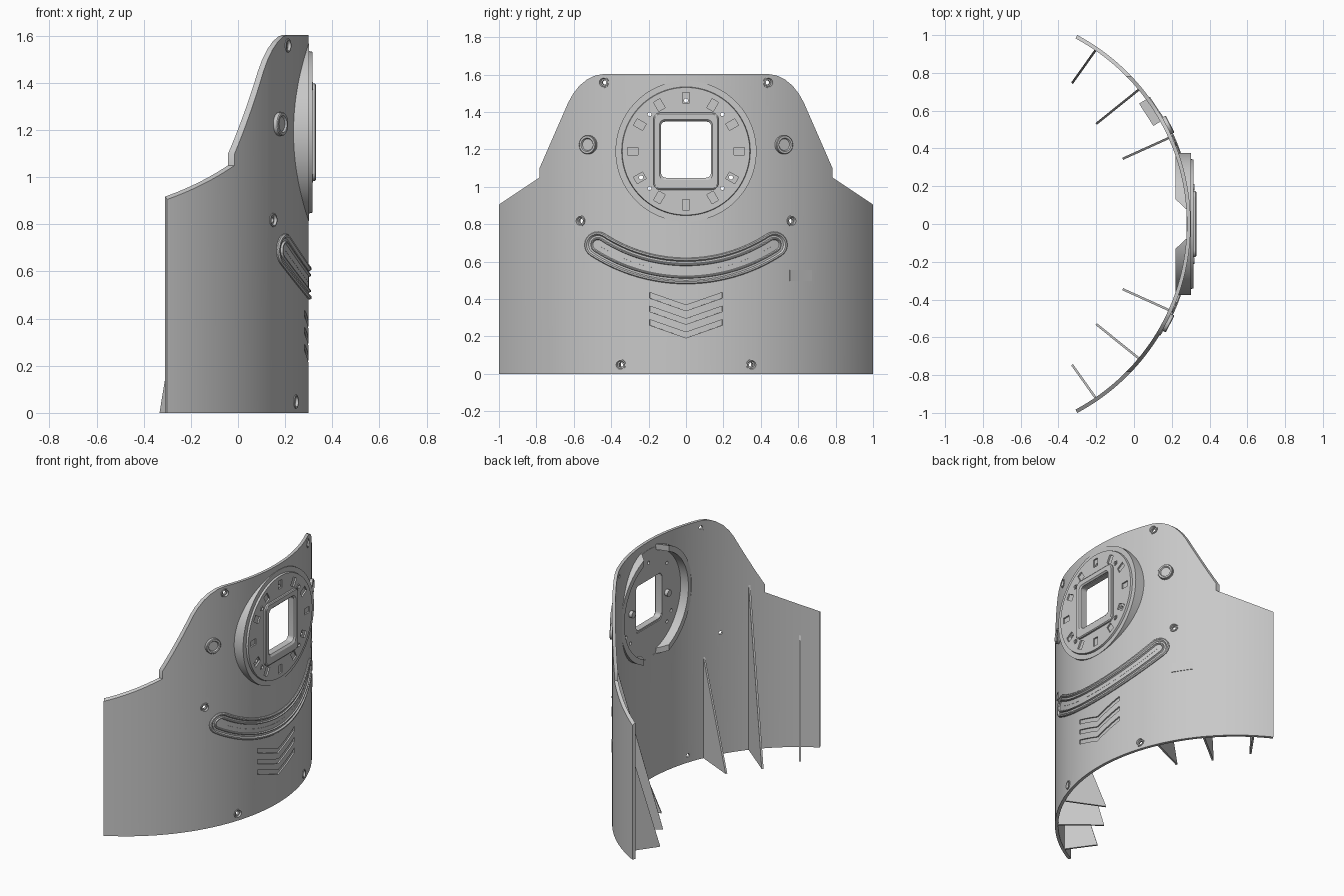
import bpy, bmesh, math
from mathutils import Vector

if "Cube" in bpy.data.objects:
    bpy.data.objects.remove(bpy.data.objects["Cube"])

R, CX, T = 1.133, -0.833, 0.02      # panel outer radius, axis x, thickness
ZC = 1.19                           # height of the round housing

grey = bpy.data.materials.new("plain_grey")
grey.diffuse_color = (0.58, 0.58, 0.58, 1)
grey.use_nodes = True
grey.node_tree.nodes["Principled BSDF"].inputs["Base Color"].default_value = grey.diffuse_color


def loft(name, rings, wrap=False):
    """Skin closed rings of points; cap the ends unless they wrap round."""
    bm = bmesh.new()
    rows = [[bm.verts.new(p) for p in ring] for ring in rings]
    n = len(rows[0])
    for a, b in zip(rows, rows[1:] + (rows[:1] if wrap else [])):
        for i in range(n):
            j = (i + 1) % n
            bm.faces.new((a[i], a[j], b[j], b[i]))
    if not wrap:
        bm.faces.new(rows[0])
        bm.faces.new(rows[-1])
    bmesh.ops.recalc_face_normals(bm, faces=bm.faces)
    mesh = bpy.data.meshes.new(name)
    bm.to_mesh(mesh)
    bm.free()
    mesh.materials.append(grey)
    ob = bpy.data.objects.new(name, mesh)
    bpy.context.collection.objects.link(ob)
    return ob


def on_panel(y, z, h=0.0):
    """Point at width y and height z, lifted h off the outer panel surface."""
    a = math.asin(max(-1, min(1, y / R)))
    return (CX + (R + h) * math.cos(a), (R + h) * math.sin(a), z)


def prism(name, yz, x0, x1):
    return loft(name, [[(x, y, z) for y, z in yz] for x in (x0, x1)])


def circle(r, y=0, z=ZC, n=96):
    return [(y + r * math.cos(2 * math.pi * i / n), z + r * math.sin(2 * math.pi * i / n))
            for i in range(n)]


def round_rect(hy, hz, r, z=ZC):
    pts = []
    for k, (sy, sz) in enumerate(((1, 1), (-1, 1), (-1, -1), (1, -1))):
        for i in range(7):
            a = math.pi / 2 * (k + i / 6)
            pts.append((sy * (hy - r) + r * math.cos(a), z + sz * (hz - r) + r * math.sin(a)))
    return pts


def lathe(name, y, z, profile, wrap=False, n=32):
    """Turned part whose axis is the panel normal at (y, z)."""
    a = math.asin(y / R)
    out, side = Vector((math.cos(a), math.sin(a), 0)), Vector((-math.sin(a), math.cos(a), 0))
    base, up = Vector(on_panel(y, z)), Vector((0, 0, 1))
    return loft(name, [[base + out * h + (side * math.cos(2 * math.pi * i / n)
                + up * math.sin(2 * math.pi * i / n)) * r for i in range(n)]
                for r, h in profile], wrap)


def cut(target, cutter, op='DIFFERENCE'):
    m = target.modifiers.new("cut", 'BOOLEAN')
    m.operation, m.solver, m.object = op, 'EXACT', cutter
    bpy.context.view_layer.objects.active = target
    bpy.ops.object.modifier_apply(modifier=m.name)
    bpy.data.objects.remove(cutter)


# Curved panel, trimmed to its shouldered outline
A = math.asin(1 / R)
rings = []
for i in range(97):
    a = -A + 2 * A * i / 96
    rings.append([(CX + r * math.cos(a), r * math.sin(a), z)
                  for r, z in ((R, 0), (R, 1.7), (R - T, 1.7), (R - T, 0))])
panel = loft("curved_panel", rings)
half = [(1.02, -0.1), (1.02, 0.892), (0.783, 1.05), (0.783, 1.10), (0.63, 1.45),
        (0.605, 1.495), (0.57, 1.54), (0.53, 1.573), (0.485, 1.595), (0.44, 1.603)]
cut(panel, prism("outline", half + [(-y, z) for y, z in reversed(half)], -1, 1), 'INTERSECT')
cut(panel, prism("housing_hole", circle(0.37), 0, 1))

# Shallow chevron grooves
for k in range(3):
    strip = []
    for i in range(-12, 13):
        y = 0.195 * i / 12
        top = 0.435 - 0.0725 * k - 0.068 * (1 - abs(i) / 12)
        strip.append([on_panel(y, z, h) for z, h in
                      ((top, 0.03), (top, -0.009), (top - 0.03, -0.009), (top - 0.03, 0.03))])
    cut(panel, loft("chevron_cut", strip))

# Screw eyelets and round buttons, mirrored left and right
for s in (-1, 1):
    for y, z in ((0.44, 1.558), (0.565, 0.818), (0.35, 0.048)):
        cut(panel, lathe("screw_hole", s * y, z, [(0.027, -0.06), (0.027, 0.06)]))
        lathe("screw_eyelet", s * y, z,
              [(0.029, -T), (0.029, 0.004), (0.023, 0.005), (0.019, -0.006),
               (0.012, -0.006), (0.012, -T)], True)
    lathe("round_button", s * 0.52, 1.225,
          [(0.05, -0.018), (0.05, 0.016), (0.047, 0.02), (0.036, 0.02), (0.031, 0.012), (0.002, 0.012)])

# Smile-shaped raised trim: offset loops round an arc
ARC_R, ARC_Z, ARC_A = 0.86, 1.41, 0.578


def stadium(w, h):
    pts = []
    for s in (1, -1):
        for i in range(33):                       # long side
            a = s * ARC_A * (-1 + i / 16)
            r = ARC_R + s * w
            pts.append((r * math.sin(a), ARC_Z - r * math.cos(a)))
        a = s * ARC_A                             # rounded end
        cy, cz = ARC_R * math.sin(a), ARC_Z - ARC_R * math.cos(a)
        for i in range(1, 12):
            t = math.pi * i / 12
            u, v = s * w * math.cos(t), s * w * math.sin(t)
            pts.append((cy + u * math.sin(a) + v * math.cos(a),
                        cz - u * math.cos(a) + v * math.sin(a)))
    return [on_panel(y, z, h) for y, z in pts]


loft("smile_trim", [stadium(w, h) for w, h in (
    (0.07, -0.008), (0.07, 0.006), (0.065, 0.012), (0.057, 0.012), (0.05, 0.002),
    (0.04, 0.002), (0.036, 0.010), (0.031, 0.010), (0.027, 0.002),
    (0.0005, 0.002), (0.0005, -0.008))], True)

# Round housing: ring wall with tapered gaps above and below
ring = loft("housing_ring", [[(x, y, z) for y, z in circle(r)] for r, x in
            ((0.377, 0.22), (0.377, 0.302), (0.34, 0.302), (0.34, 0.22))], True)
cut(ring, loft("ring_gap", [[(0.20, 0.15, z), (0.28, 0.075, z), (0.28, -0.075, z), (0.20, -0.15, z)]
                            for z in (0.7, 1.7)]))

# Dial plate with raised face, window, hour recesses and pin holes
plate = loft("dial_plate", [[(x, y, z) for y, z in circle(r)] for r, x in
             ((0.36, 0.278), (0.36, 0.302), (0.344, 0.302), (0.341, 0.315))])
cut(plate, prism("window_cut", round_rect(0.14, 0.158, 0.03), 0, 1))
for k in range(12):
    a = math.pi / 6 * k
    er, et = Vector((math.cos(a), math.sin(a))), Vector((-math.sin(a), math.cos(a)))
    c = Vector((0, ZC)) + er * 0.285
    corners = [c + er * i * 0.028 + et * j * 0.02 for i, j in ((1, 1), (-1, 1), (-1, -1), (1, -1))]
    cut(plate, prism("hour_recess", [tuple(p) for p in corners], 0.305, 0.4))
pins = [(0, 1.462), (0.24, 1.05), (-0.24, 1.05)]
pins += [(sy * 0.195, ZC + sz * 0.197) for sy in (-1, 1) for sz in (-1, 1)]
for y, z in pins:
    cut(plate, prism("pin_hole", circle(0.011, y, z, 16), 0, 1))
for y, z in pins[3:]:
    loft("pin_collar", [[(x, a, b) for a, b in circle(r, y, z, 20)] for r, x in
         ((0.017, 0.31), (0.017, 0.319), (0.010, 0.319), (0.010, 0.31))], True)

# Square window bezel
loft("window_bezel", [[(x, y, z) for y, z in round_rect(hy, hz, r, ZC + dz)] for hy, hz, r, x, dz in (
    (0.174, 0.206, 0.035, 0.305, 0), (0.174, 0.206, 0.035, 0.326, 0), (0.168, 0.20, 0.032, 0.331, 0),
    (0.143, 0.163, 0.034, 0.331, 0.008), (0.134, 0.152, 0.028, 0.322, 0.01),
    (0.134, 0.152, 0.028, 0.278, 0.01))], True)

# Small pegs on the back of the dial
for s in (-1, 1):
    prism("back_peg", circle(0.022, s * 0.19, ZC, 24), 0.255, 0.285)

# Triangular stiffening fins inside the panel
for s in (-1, 1):
    for (rx, ry), (tx, ty), top in (((-0.20, 0.925), (-0.328, 0.745), 0.78),
                                    ((0.03, 0.715), (-0.20, 0.53), 1.14),
                                    ((0.19, 0.458), (-0.06, 0.345), 0.70)):
        root, tip = Vector((rx, s * ry, 0)), Vector((tx, s * ty, 0))
        side = (tip - root).cross(Vector((0, 0, 1))).normalized() * 0.006
        tri = (root, tip, root + Vector((0, 0, top)))
        loft("stiffening_fin", [[p + side * k for p in tri] for k in (-1, 1)])

# Rectangular socket block on one side
a = math.asin(0.613 / R)
block = []
for h in (-0.065, 0.003):
    block.append([(CX + (R + h) * math.cos(a) - t * math.sin(a),
                   (R + h) * math.sin(a) + t * math.cos(a), z)
                  for t, z in ((-0.07, 0.495), (0.07, 0.495), (0.07, 0.555), (-0.07, 0.555))])
loft("socket_block", block)

# Smooth shading with crisp edges
bpy.ops.object.select_all(action='SELECT')
bpy.context.view_layer.objects.active = panel
bpy.ops.object.shade_smooth_by_angle(angle=math.radians(30))
